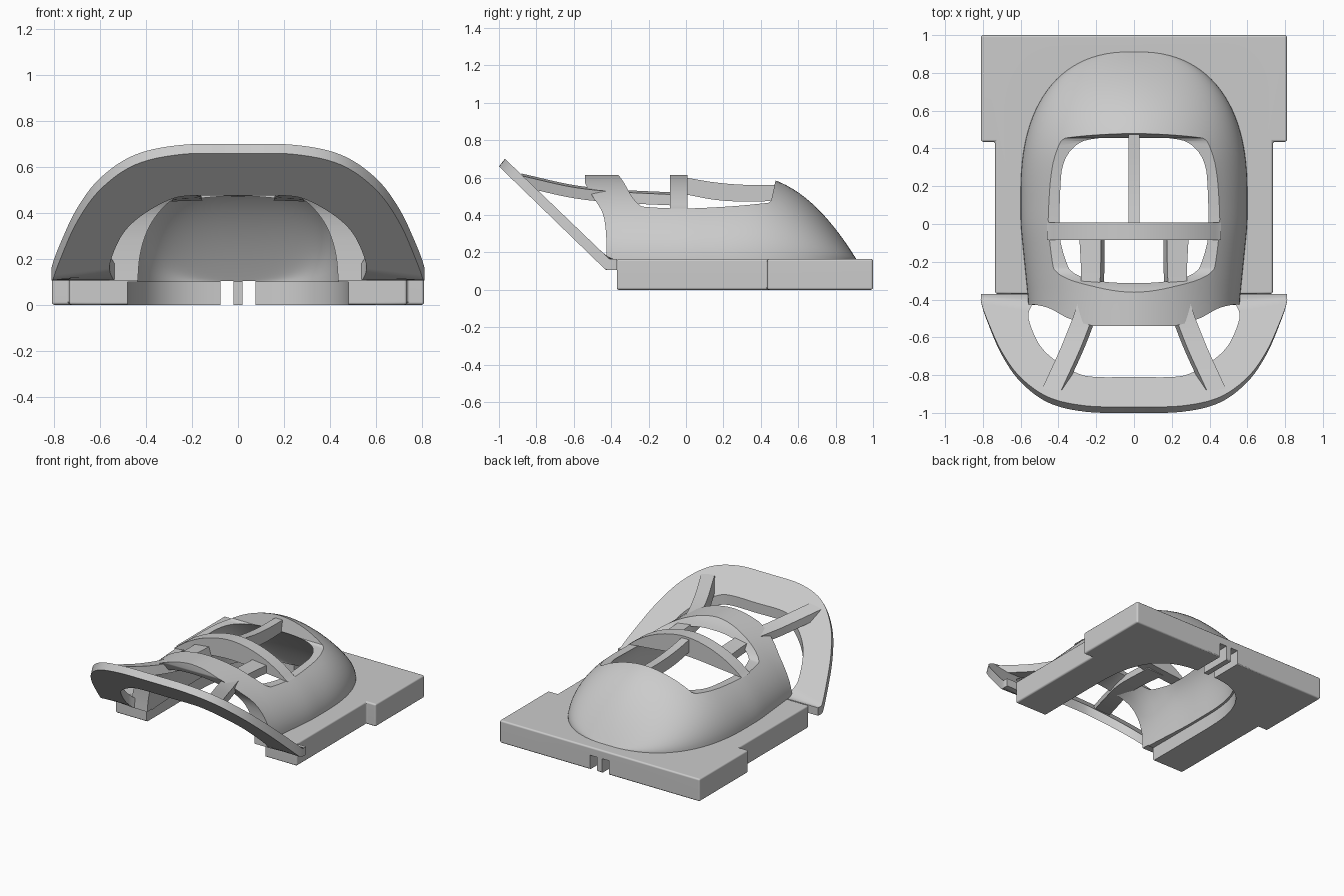
import bpy, bmesh, math
from mathutils import Vector

if "Cube" in bpy.data.objects:
    bpy.data.objects.remove(bpy.data.objects["Cube"])


def loft(name, rings):
    """Solid skinned through closed rings of equal length, capped at both ends."""
    bm = bmesh.new()
    rows = [[bm.verts.new(p) for p in r] for r in rings]
    n = len(rows[0])
    for a, b in zip(rows, rows[1:]):
        for i in range(n):
            bm.faces.new((a[i], a[(i + 1) % n], b[(i + 1) % n], b[i]))
    bm.faces.new(rows[0])
    bm.faces.new(rows[-1])
    bmesh.ops.recalc_face_normals(bm, faces=bm.faces)
    me = bpy.data.meshes.new(name)
    bm.to_mesh(me)
    bm.free()
    ob = bpy.data.objects.new(name, me)
    bpy.context.collection.objects.link(ob)
    return ob


def spline(pts, n=6):
    """Catmull-Rom curve through 2D points."""
    p = [Vector(q) for q in pts]
    p = [2 * p[0] - p[1]] + p + [2 * p[-1] - p[-2]]
    out = []
    for a, b, c, d in zip(p, p[1:], p[2:], p[3:]):
        for k in range(n):
            t = k / n
            out.append(0.5 * (2 * b + (c - a) * t + (2 * a - 5 * b + 4 * c - d) * t * t
                              + (3 * b - a - 3 * c + d) * t ** 3))
    return out + [p[-2]]


def extrude_x(name, prof, hw):
    return loft(name, [[(x, p[0], p[1]) for p in prof] for x in (-hw, hw)])


def extrude_z(name, plan, z0, z1):
    return loft(name, [[(p[0], p[1], z) for p in plan] for z in (z0, z1)])


def box(name, x0, x1, y0, y1, z0, z1):
    return extrude_z(name, [(x0, y0), (x1, y0), (x1, y1), (x0, y1)], z0, z1)


def apply_mod(ob, kind, **kw):
    m = ob.modifiers.new(kind, kind)
    for k, v in kw.items():
        setattr(m, k, v)
    bpy.context.view_layer.objects.active = ob
    bpy.ops.object.modifier_apply(modifier=m.name)


def combine(ob, other, op):
    apply_mod(ob, 'BOOLEAN', object=other, operation=op, solver='EXACT')
    bpy.data.objects.remove(other)


def arch(w, zb, h, n, steps=40):
    """Superellipse arch, right to left."""
    out = []
    for i in range(steps + 1):
        a = math.pi * i / steps
        c, s = math.cos(a), max(0.0, math.sin(a))
        out.append((math.copysign(w * abs(c) ** (2 / n), c), zb + (h - zb) * s ** (2 / n)))
    return out


def ramp(y, y0, y1):
    return min(1, max(0, (y - y0) / (y1 - y0)))


def dome_solid(name, y0, yb, w, hfun, zb, floor, nfun, taper, pn):
    ys = [-0.7 + (y0 + 0.7) * k / 14 for k in range(14)]
    ys += [y0 + (yb - y0) * math.sin(math.pi / 2 * 0.97 * k / 26) for k in range(27)]
    rings = []
    for y in ys:
        t = max(0, (y - y0) / (yb - y0))
        ww = (w - taper * ramp(-y, 0, 0.4)) * (1 - t ** pn) ** (1 / pn)
        sec = arch(ww, zb, hfun(y), nfun(y))
        rings.append([(ww, y, floor)] + [(x, y, z) for x, z in sec] + [(-ww, y, floor)])
    return loft(name, rings)


# Base plate with wider rear half
half = [(0.735, -0.37), (0.735, 0.435), (0.81, 0.435), (0.81, 1)]
base = extrude_z('base_plate', half + [(-x, y) for x, y in reversed(half)], 0, 0.165)
apply_mod(base, 'BEVEL', width=0.012, segments=3)

# Dome shell: joined to the base, then hollowed and opened up
outer_h = lambda y: 0.615 - 0.45 * (max(0, y - 0.3) / 0.61) ** 2.2
inner_h = lambda y: 0.565 - 0.465 * (max(0, y - 0.25) / 0.49) ** 2 - 0.03 * ramp(-y, 0.1, 0.35)
dome = dome_solid('dome', 0.15, 0.912, 0.6, outer_h, 0.165, 0.107, lambda y: 1.82, 0.04, 2.4)
front = spline([(-0.54, 0.57), (-0.5, 0.5), (-0.45, 0.42), (-0.43, 0.33),
                (-0.425, 0.2), (-0.43, 0.05)])
combine(dome, extrude_x('front_cut', [(-0.54, 0.75)] + front + [(-0.9, 0.05), (-0.9, 0.75)], 1),
        'DIFFERENCE')
window = spline([(-0.365, 0.62), (-0.33, 0.57), (-0.29, 0.5), (-0.25, 0.455), (-0.2, 0.442),
                 (0, 0.435), (0.25, 0.447), (0.44, 0.465)], 4)
combine(dome, extrude_x('window_cut', [(-0.37, 0.75)] + window
                        + [(0.455, 0.475), (0.48, 0.59), (0.49, 0.75)], 1), 'DIFFERENCE')
combine(base, dome, 'UNION')
combine(base, dome_solid('cavity', 0.15, 0.74, 0.46, inner_h, 0.09, 0.05,
                         lambda y: 3.1 - 0.7 * ramp(-y, 0.1, 0.35), 0.025, 3), 'DIFFERENCE')
back = arch(0.48, 0.15, 0.76, 2.8)
combine(base, extrude_z('recess', [(0.48, -0.9)] + back + [(-0.48, -0.9)], -0.1, 0.1),
        'DIFFERENCE')
for s in (-1, 1):
    combine(base, box('slot', *sorted((s * 0.02, s * 0.077)), 0.66, 1.1, -0.1, 0.105),
            'DIFFERENCE')
base.name = 'base_and_dome'

# Tilted front visor ring
z_bot = lambda y: 0.107 + max(0, -0.43 - y) * 0.97
z_top = lambda y: 0.165 + max(0, -0.41 - y) * 0.96
rim_in = spline([(0.5, -0.37), (0.555, -0.46), (0.55, -0.53), (0.5, -0.64), (0.42, -0.72),
                 (0.3, -0.79), (0.2, -0.81), (0, -0.81)], 6)
rim_out = spline([(0.81, -0.37), (0.808, -0.42), (0.77, -0.525), (0.7, -0.677), (0.6, -0.813),
                  (0.45, -0.918), (0.25, -0.963), (0, -0.968)], 6)
rings = []
for q, o in zip(rim_in, rim_out):
    by = o[1] - 0.032 * (-0.37 - o[1]) / 0.598
    rings.append([(o[0], by, z_bot(by)), (o[0], o[1], z_top(o[1])),
                  (q[0], q[1], z_top(q[1])), (q[0], q[1], z_bot(q[1]))])
rings += [[(-x, y, z) for x, y, z in r] for r in reversed(rings[:-1])]
visor = loft('front_visor', rings)

# Arched crossbar
top = [p for p in arch(0.6, 0.165, 0.615, 1.82, 80) if p[1] > 0.44]
under = spline([(-0.46, 0.435), (-0.3, 0.45), (0, 0.475), (0.3, 0.45), (0.46, 0.435)])
sec = top + [tuple(p) for p in under]
bar = loft('crossbar', [[(x, y, z) for x, z in sec] for y in (-0.085, 0.008)])

# Two splayed struts from crossbar to visor
xi = spline([(-0.04, 0.155), (-0.35, 0.165), (-0.6, 0.24), (-0.88, 0.365)])
xo = spline([(-0.04, 0.29), (-0.35, 0.285), (-0.6, 0.365), (-0.88, 0.49)])
zt = spline([(-0.04, 0.52), (-0.35, 0.535), (-0.6, 0.56), (-0.88, 0.622)])
parts = [base, visor, bar]
for s, nm in ((-1, 'left'), (1, 'right')):
    parts.append(loft(nm + '_strut', [
        [(s * (a[1] + 0.02), a[0], z[1]), (s * b[1], a[0], z[1] - 0.012),
         (s * b[1], a[0], z[1] - 0.07), (s * a[1], a[0], z[1] - 0.065)]
        for a, b, z in zip(xi, xo, zt)]))

# Centre bar from crossbar to dome lip
up = spline([(0, 0.6), (0.15, 0.575), (0.3, 0.562), (0.48, 0.56)])
lo = spline([(0, 0.51), (0.15, 0.482), (0.3, 0.472), (0.48, 0.475)])
parts.append(extrude_x('centre_bar', up + lo[::-1], 0.03))

for ob in parts:
    bpy.ops.object.select_all(action='DESELECT')
    ob.select_set(True)
    bpy.context.view_layer.objects.active = ob
    bpy.ops.object.shade_smooth_by_angle(angle=math.radians(30))
    ob.modifiers.new('normals', 'WEIGHTED_NORMAL').keep_sharp = True
